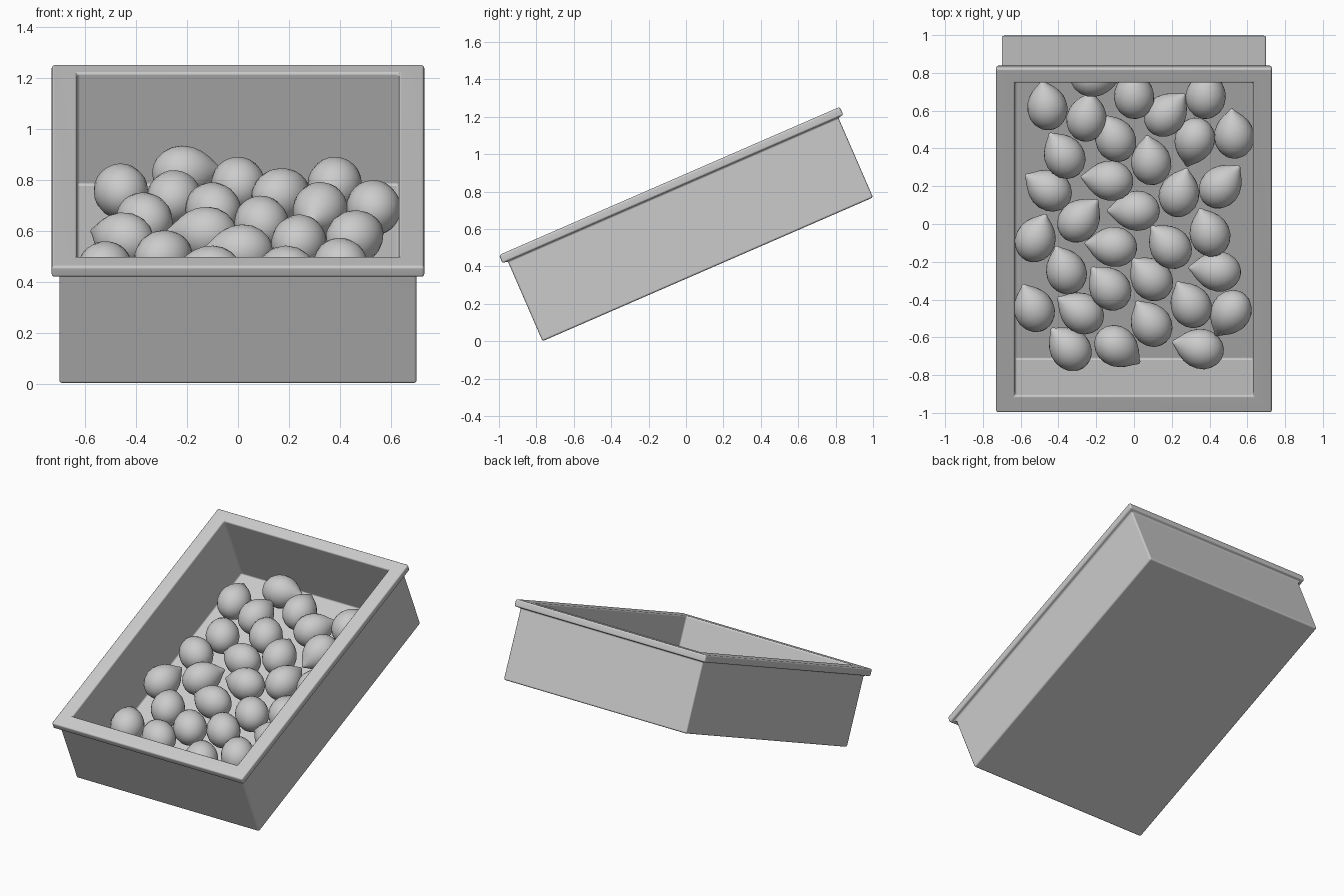
import bpy, bmesh
from math import radians, cos, sin, pi
from mathutils import Matrix

if "Cube" in bpy.data.objects:
    bpy.data.objects.remove(bpy.data.objects["Cube"])

TILT = radians(23.5)
# Frame of the tilted tray: x across, y along the slope, z out of the floor
TRAY = Matrix.Translation((0, -0.767, 0)) @ Matrix.Rotation(TILT, 4, 'X')


def add_object(name, bm, matrix):
    bmesh.ops.recalc_face_normals(bm, faces=bm.faces)
    mesh = bpy.data.meshes.new(name)
    bm.to_mesh(mesh)
    bm.free()
    ob = bpy.data.objects.new(name, mesh)
    ob.matrix_world = matrix
    bpy.context.collection.objects.link(ob)
    return ob


def skin(bm, loops):
    for a, b in zip(loops, loops[1:]):
        n = len(a)
        for i in range(n):
            j = (i + 1) % n
            bm.faces.new((a[i], a[j], b[j], b[i]))


# Tray: stacked rectangles (half width, front, back, height), outside to inside
bm = bmesh.new()
sections = [
    (0.70, 0.0, 1.927, 0.0),
    (0.70, 0.0, 1.927, 0.467),
    (0.73, -0.03, 1.957, 0.467),
    (0.73, -0.03, 1.957, 0.515),
    (0.63, 0.07, 1.873, 0.515),
    (0.63, 0.07, 1.873, 0.035),
]
loops = [[bm.verts.new(p) for p in ((-w, f, z), (w, f, z), (w, b, z), (-w, b, z))]
         for w, f, b, z in sections]
skin(bm, loops)
bm.faces.new(loops[0])
bm.faces.new(loops[-1])
tray = add_object("tray", bm, TRAY)
bevel = tray.modifiers.new("rounded_edges", 'BEVEL')
bevel.width = 0.011
bevel.segments = 3
for p in tray.data.polygons:
    p.use_smooth = True
tray.modifiers.new("normals", 'WEIGHTED_NORMAL').keep_sharp = True

# Fruit: lathed egg with a pointed tip along +x
bm = bmesh.new()
profile = [(-0.122, 0.03), (-0.108, 0.058), (-0.08, 0.085), (-0.045, 0.102),
           (-0.005, 0.107), (0.035, 0.100), (0.07, 0.083), (0.098, 0.061),
           (0.12, 0.038), (0.138, 0.019), (0.15, 0.009)]
SIDES = 24
rings = [[bm.verts.new((x, r * cos(2 * pi * i / SIDES), r * sin(2 * pi * i / SIDES)))
          for i in range(SIDES)] for x, r in profile]
skin(bm, rings)
for ring, x in ((rings[0], -0.127), (rings[-1], 0.154)):
    tip = bm.verts.new((x, 0, 0))
    for i in range(SIDES):
        bm.faces.new((ring[i], ring[(i + 1) % SIDES], tip))
first = add_object("fruit_01", bm, Matrix())
fruit_mesh = first.data
for p in fruit_mesh.polygons:
    p.use_smooth = True

# One layer of fruit, by row from the back: x, y seen from above, tip direction
row_back = [(-.46, .62, 100), (-.25, .56, 80), (-.21, .78, 5), (0, .68, 95),
            (.17, .58, 50), (.38, .68, 85), (-.10, .45, 115), (.32, .44, 255),
            (.53, .47, 95), (-.37, .36, 120), (.09, .33, 98)]
row_middle = [(-.13, .23, 172), (-.45, .18, 145), (.24, .16, 75), (.46, .20, 50),
              (-.29, .02, 50), (.01, .07, 180), (-.52, -.08, 70), (.40, -.05, 110),
              (-.11, -.12, 172), (.19, -.12, 130), (-.36, -.25, 110)]
row_front = [(.44, -.25, 172), (-.13, -.34, 128), (.09, -.29, 130), (-.53, -.45, 112),
             (-.28, -.47, 145), (.30, -.43, 118), (.51, -.47, 240), (.09, -.53, 120),
             (-.34, -.66, 130), (-.09, -.65, 322), (.35, -.66, 165)]
HEIGHT = 0.142
for n, (x, y, angle) in enumerate(row_back + row_middle + row_front):
    along = (y + 0.767 + HEIGHT * sin(TILT)) / cos(TILT)
    ob = first
    if n:
        ob = bpy.data.objects.new(f"fruit_{n + 1:02d}", fruit_mesh)
        bpy.context.collection.objects.link(ob)
    ob.matrix_world = (TRAY @ Matrix.Translation((x, along, HEIGHT))
                       @ Matrix.Rotation(radians(angle), 4, 'Z'))
